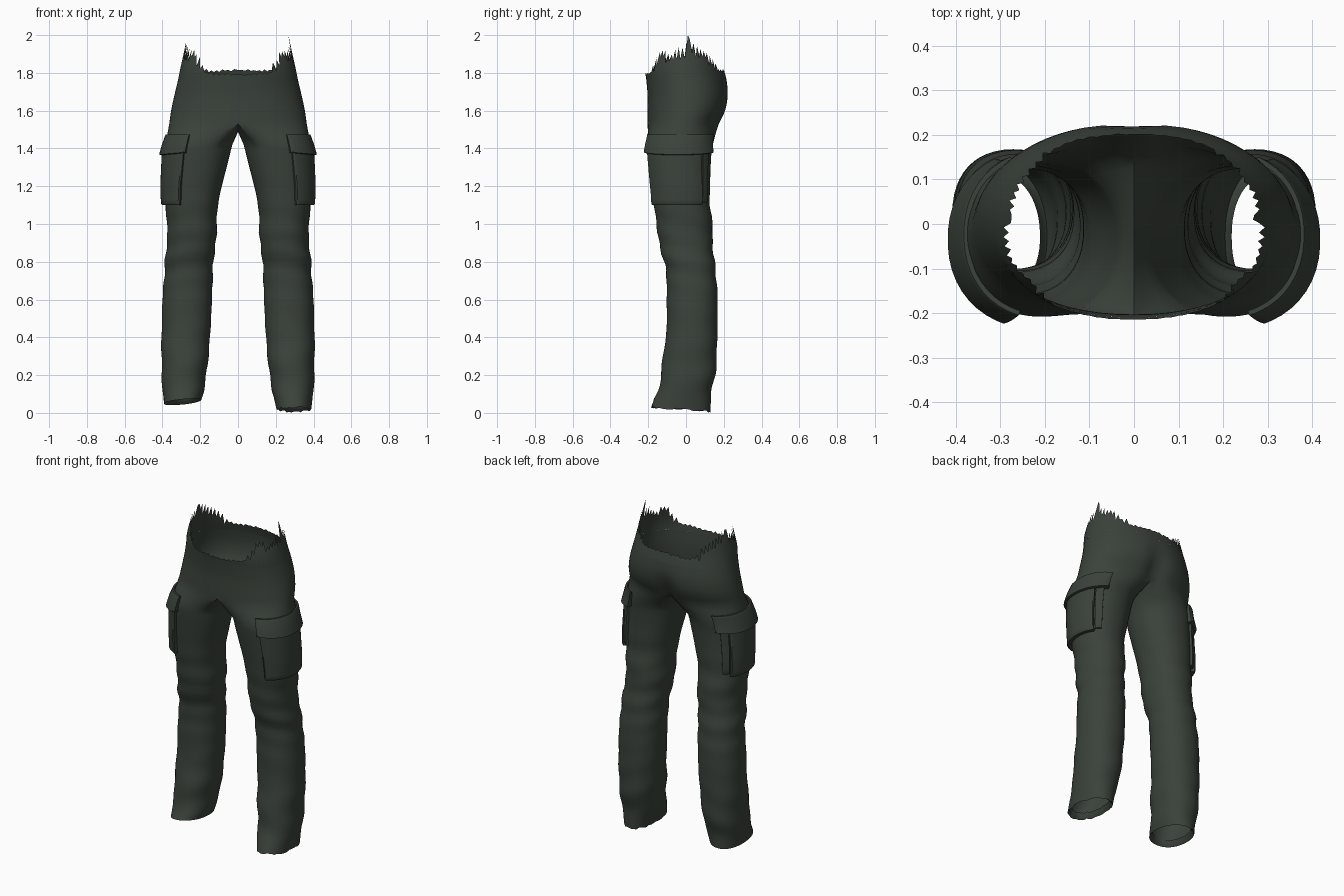
import bpy, bmesh, math, random
from mathutils import Vector

if "Cube" in bpy.data.objects:
    bpy.data.objects.remove(bpy.data.objects["Cube"])

random.seed(4)
cloth = bpy.data.materials.new("dark olive cloth")
cloth.diffuse_color = (0.043, 0.055, 0.044, 1)
cloth.use_nodes = True
cloth.node_tree.nodes["Principled BSDF"].inputs["Base Color"].default_value = cloth.diffuse_color

# leg profile: z, inner x, outer x, front y, back y
LEG = [(0.00, .205, .385, -.19, .13), (.05, .20, .392, -.18, .13), (.12, .18, .40, -.148, .135),
       (.2, .168, .403, -.13, .155), (.3, .157, .405, -.125, .163), (.4, .148, .405, -.105, .165),
       (.6, .138, .40, -.102, .167), (.75, .133, .388, -.105, .157), (.83, .128, .385, -.125, .148),
       (.93, .113, .373, -.148, .138), (1.0, .113, .377, -.155, .142), (1.1, .106, .383, -.17, .125),
       (1.2, .086, .388, -.182, .128), (1.3, .06, .388, -.195, .13), (1.42, .03, .384, -.208, .142),
       (1.52, 0, .37, -.208, .18)]
# hip profile: z, half width, front y, back y
HIP = [(1.53, .364, -.205, .18), (1.6, .354, -.204, .215), (1.68, .337, -.203, .226),
       (1.76, .318, -.21, .216), (1.82, .306, -.216, .2), (1.9, .288, -.2, .185), (2.0, .268, -.19, .17)]
# torn waist height by angle, front centre to back centre
TEAR = [(-90, 1.79), (-58, 1.80), (-48, 1.85), (-36, 1.91), (-26, 1.87), (-14, 1.90), (0, 1.91),
        (6, 1.95), (20, 1.91), (36, 1.89), (48, 1.84), (60, 1.81), (90, 1.815)]
N, OUTER = 48, 32          # columns round a leg; the first 33 continue into the hips


def sample(table, z, smooth=True):
    """Interpolate table rows by their first value."""
    z = max(table[0][0], min(table[-1][0], z))
    k = next(i for i in range(len(table) - 1) if z <= table[i + 1][0])
    p, q = table[k], table[k + 1]
    o, r = table[max(k - 1, 0)], table[min(k + 2, len(table) - 1)]
    h = q[0] - p[0]
    t = (z - p[0]) / h
    out = []
    for c in range(1, len(p)):
        if not smooth:
            out.append(p[c] + (q[c] - p[c]) * t)
            continue
        m0 = (q[c] - o[c]) / (q[0] - o[0]) * h
        m1 = (r[c] - p[c]) / (r[0] - p[0]) * h
        out.append((2*t**3 - 3*t*t + 1) * p[c] + (t**3 - 2*t*t + t) * m0
                   + (3*t*t - 2*t**3) * q[c] + (t**3 - t*t) * m1)
    return out


def spow(v, e):
    return math.copysign(abs(v) ** e, v)


def leg_point(z, deg, off=0.0):
    xi, xo, yf, yb = sample(LEG, z)
    a = math.radians(deg)
    # slanting cloth folds, strongest around the knee and hem
    fold = .004 * math.sin(z * 48 + 1.6 * math.sin(a + .6)) * math.exp(-((z - .85) / .22) ** 2)
    fold += .003 * math.sin(z * 34 + 2 * math.cos(a)) * math.exp(-((z - .25) / .2) ** 2)
    off += fold
    return Vector(((xi + xo) / 2 + ((xo - xi) / 2 + off) * spow(math.cos(a), .92),
                   (yf + yb) / 2 + ((yb - yf) / 2 + off) * spow(math.sin(a), .92), z))


def hip_point(z, phi):
    rx, yf, yb = sample(HIP, z)
    a = math.radians(phi)
    x = rx * max(math.cos(a), 0) ** .92 if abs(phi) < 89.9 else 0.0
    y = (yf + yb) / 2 + (yb - yf) / 2 * spow(math.sin(a), .95)
    if phi > 0:            # cleft between the seat halves
        y -= .035 * math.exp(-(x / .055) ** 2) * math.exp(-((z - 1.57) / .1) ** 2)
    return Vector((x, y, z))


def add_loft(bm, rows, side, closed):
    """Skin rows of points, mirrored when side is -1."""
    vr = [[bm.verts.new((p.x * side, p.y, p.z)) for p in r] for r in rows]
    n = len(rows[0])
    for lo, hi in zip(vr, vr[1:]):
        for i in range(n if closed else n - 1):
            j = (i + 1) % n
            f = [lo[i], lo[j], hi[j], hi[i]]
            bm.faces.new(f if side > 0 else f[::-1])


def finish(bm, name, angle=40):
    bmesh.ops.remove_doubles(bm, verts=bm.verts, dist=1e-4)
    me = bpy.data.meshes.new(name)
    bm.to_mesh(me)
    bm.free()
    me.materials.append(cloth)
    me.polygons.foreach_set("use_smooth", [True] * len(me.polygons))
    me.set_sharp_from_angle(angle=math.radians(angle))
    ob = bpy.data.objects.new(name, me)
    bpy.context.collection.objects.link(ob)
    return ob


def angle_of(i):
    return -120 + 360 / N * i


def build_trousers():
    bm = bmesh.new()
    for side in (1, -1):
        # tilted hem, a little higher on the left leg, with a turned-in lip
        hem = []
        for i in range(N):
            s, c = math.sin(math.radians(angle_of(i))), math.cos(math.radians(angle_of(i)))
            z = .018 - .012 * s + random.uniform(-.006, .006) if side > 0 else .058 - .014 * s - .010 * c
            hem.append(leg_point(z, angle_of(i)))
        mid = sum(hem, Vector()) / N
        lip = [mid + (p - mid) * .9 + Vector((0, 0, .012)) for p in hem]
        lip2 = [mid + (p - mid) * .84 + Vector((0, 0, .035)) for p in hem]
        rows = [lip2, lip, hem]
        steps = 46
        rows += [[leg_point(.085 + (1.42 - .085) * k / steps, angle_of(i)) for i in range(N)]
                 for k in range(steps + 1)]
        # crotch seam closes the inner columns onto the centre plane
        front, back = hip_point(1.53, -90), hip_point(1.53, 90)
        join = []
        for i in range(N):
            if i <= OUTER:
                join.append(hip_point(1.53, angle_of(i) * .75))
            else:
                t = (i - OUTER) / (N - OUTER)
                p = back.lerp(front, t)
                p.z -= .042 * math.sin(math.pi * t) ** .8
                join.append(p)
        top = rows[-1]
        for t in (.35, .7):
            rows.append([p.lerp(q, t) for p, q in zip(top, join)])
        rows.append(join)
        add_loft(bm, rows, side, True)

        # hips rising to a torn waist, with finer columns for the ragged edge
        phis = [angle_of(i) * .75 for i in range(OUTER + 1)]
        hips = [[hip_point(1.53 + .23 * k / 7, f) for f in phis] for k in range(8)]
        add_loft(bm, hips, side, False)
        fine = [-90 + 180 * k / 64 for k in range(65)]
        tear = []
        for k, f in enumerate(fine):
            z = sample(TEAR, f, False)[0]
            wild = .035 if abs(f) < 55 else .008
            if abs(f) < 89:
                z += random.uniform(.2, 1) * wild * (1 if k % 2 else -1)
            if k == 34:
                z = 2.0 if side > 0 else 1.96
            tear.append(z)
        waist = [[hip_point(1.76 + (z - 1.76) * t, f) for f, z in zip(fine, tear)]
                 for t in (0, .35, .7, 1)]
        add_loft(bm, waist, side, False)
    return finish(bm, "trousers", 50)


def build_patch(name, side, z0, z1, a0, a1, off_low, off_high, sag=0.0):
    """Raised cloth panel wrapped on the outside of the thigh."""
    bm = bmesh.new()
    cols, rws = 18, 10
    us = [0, 0, .02] + [k / cols for k in range(1, cols)] + [.98, 1, 1]
    vs = [0, 0, .03] + [k / rws for k in range(1, rws)] + [.97, 1, 1]
    rows = []
    for b, v in enumerate(vs):
        row = []
        for c, u in enumerate(us):
            off = off_low + (off_high - off_low) * v
            edge = b in (1, len(vs) - 2) or c in (1, len(us) - 2)
            if b in (0, len(vs) - 1) or c in (0, len(us) - 1):
                off = -.006            # border tucked into the leg
            elif edge:
                off *= .75
            z = z0 + (z1 - z0) * v + sag * (2 * u - 1) ** 2 * (1 - v)
            row.append(leg_point(z, a0 + (a1 - a0) * u, off))
        rows.append(row)
    add_loft(bm, rows, side, False)
    return finish(bm, name)


build_trousers()
for side, label in ((1, "right"), (-1, "left")):
    build_patch(label + "_pocket", side, 1.10, 1.40, -68, 40, .026, .016)
    build_patch(label + "_pocket_gusset", side, 1.115, 1.40, 42, 58, .014, .012)
    build_patch(label + "_pocket_flap", side, 1.365, 1.475, -72, 66, .032, .006, .012)
